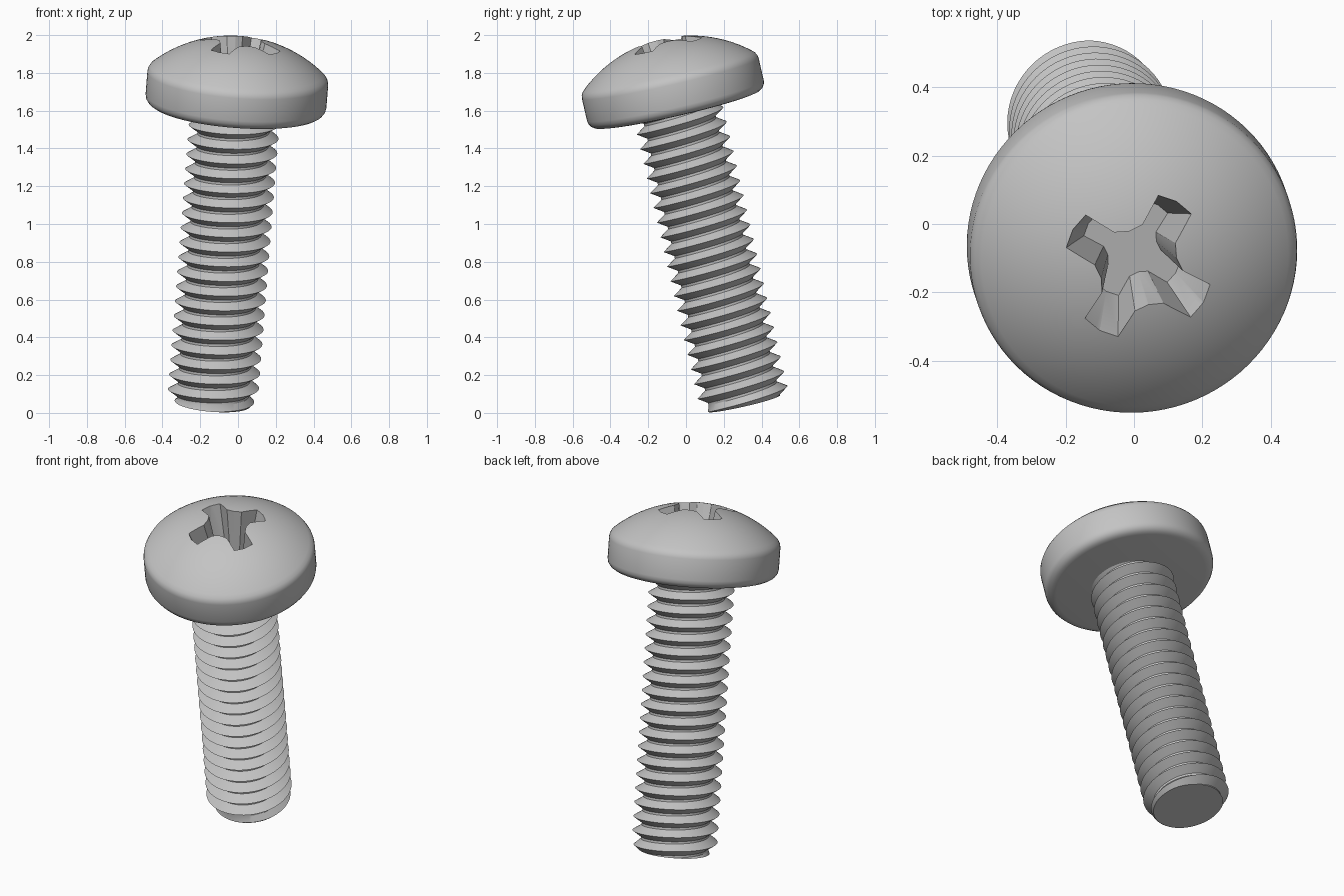
import bpy, bmesh, math
from mathutils import Matrix, Vector

cube = bpy.data.objects.get("Cube")
if cube:
    bpy.data.objects.remove(cube, do_unlink=True)

# Placement: screw is built along local z, then tilted
AXIS = Vector((0.076, -0.223, 0.971))
TILT = Vector((0, 0, 1)).rotation_difference(AXIS).to_matrix().to_4x4()
PLACE = Matrix.Translation((-0.136, 0.312, 0.05)) @ TILT

LENGTH, PITCH = 1.6, 0.08
CREST, ROOT = 0.24, 0.19
APEX, DOME_R = 1.984, 0.70

steel = bpy.data.materials.new("steel grey")
steel.use_nodes = True
GREY = (0.55, 0.55, 0.55, 1)
steel.diffuse_color = GREY
steel.node_tree.nodes["Principled BSDF"].inputs["Base Color"].default_value = GREY


def make_object(name, bm):
    bmesh.ops.recalc_face_normals(bm, faces=bm.faces)
    mesh = bpy.data.meshes.new(name)
    bm.to_mesh(mesh)
    bm.free()
    mesh.materials.append(steel)
    obj = bpy.data.objects.new(name, mesh)
    bpy.context.collection.objects.link(obj)
    obj.matrix_world = PLACE
    return obj


def select_only(obj):
    bpy.ops.object.select_all(action='DESELECT')
    obj.select_set(True)
    bpy.context.view_layer.objects.active = obj


def smooth(obj):
    select_only(obj)
    bpy.ops.object.shade_smooth_by_angle(angle=math.radians(28))


# Shank: helical V thread with a narrow flat root and a chamfered end
def thread_radius(z, turn):
    phase = ((z - 0.02) / PITCH - turn) % 1
    away = min(phase, 1 - phase) / 0.42
    r = CREST + (ROOT - CREST) * min(away, 1)
    return min(r, 0.2 + z)


def make_shank():
    bm = bmesh.new()
    sides = 64
    levels = [k + f for k in range(-3, 23) for f in (0, 0.42, 0.58)]
    grid = []
    for level in levels:
        row = []
        for j in range(sides + 1):
            turn = j / sides
            z = min(max((level + turn) * PITCH + 0.02, 0), LENGTH + 0.01)
            r, a = thread_radius(z, turn), turn * math.tau
            row.append(bm.verts.new((r * math.cos(a), r * math.sin(a), z)))
        grid.append(row)
    for low, high in zip(grid, grid[1:]):
        for j in range(sides):
            quad = (low[j], low[j + 1], high[j + 1], high[j])
            if max(v.co.z for v in quad) - min(v.co.z for v in quad) > 1e-6:
                bm.faces.new(quad)
    loose = [v for v in bm.verts if not v.link_faces]
    bmesh.ops.delete(bm, geom=loose, context='VERTS')
    bmesh.ops.remove_doubles(bm, verts=bm.verts, dist=1e-5)
    ends = [e for e in bm.edges if e.is_boundary]
    bmesh.ops.holes_fill(bm, edges=ends, sides=0)
    return make_object("threaded_shank", bm)


# Pan head: lathed profile with rounded rim and spherical dome
def make_head():
    profile = [(0, LENGTH), (0.425, LENGTH), (0.448, 1.604), (0.465, 1.615),
               (0.476, 1.631), (0.48, 1.65), (0.48, 1.772), (0.477, 1.788),
               (0.467, 1.805)]
    steps = 14
    rim_angle = math.asin(0.45 / DOME_R)
    for i in range(steps + 1):
        a = rim_angle * (1 - i / steps)
        profile.append((DOME_R * math.sin(a), APEX - DOME_R * (1 - math.cos(a))))
    bm = bmesh.new()
    verts = [bm.verts.new((r, 0, z)) for r, z in profile]
    edges = [bm.edges.new(pair) for pair in zip(verts, verts[1:])]
    bmesh.ops.spin(bm, geom=verts + edges, cent=(0, 0, 0), axis=(0, 0, 1),
                   angle=math.tau, steps=96, use_merge=True)
    bmesh.ops.remove_doubles(bm, verts=bm.verts, dist=1e-5)
    return make_object("pan_head", bm)


# Cross recess cutter: tapered four-armed prism
def make_cutter():
    arm = [(0.215, -0.057), (0.226, 0), (0.215, 0.057), (0.115, 0.055), (0.079, 0.079),
           (0.055, 0.115)]
    bm = bmesh.new()
    rings = []
    for z, scale in ((APEX - 0.27, 0.66), (APEX + 0.07, 1.13)):
        ring = []
        for quarter in range(4):
            turn = Matrix.Rotation(math.radians(60 + 90 * quarter), 3, 'Z')
            for x, y in arm:
                ring.append(bm.verts.new(turn @ Vector((x * scale, y * scale, z))))
        rings.append(ring)
        bm.faces.new(ring)
    count = len(rings[0])
    for i in range(count):
        n = (i + 1) % count
        bm.faces.new((rings[0][i], rings[0][n], rings[1][n], rings[1][i]))
    cutter = make_object("cross_recess_cutter", bm)
    cutter.hide_render = True
    return cutter


shank = make_shank()
head = make_head()
cutter = make_cutter()

# Cut the drive recess, then shade
cut = head.modifiers.new("cross_recess", 'BOOLEAN')
cut.operation = 'DIFFERENCE'
cut.solver = 'EXACT'
cut.object = cutter
select_only(head)
bpy.ops.object.modifier_apply(modifier=cut.name)
bpy.data.objects.remove(cutter, do_unlink=True)
for part in (shank, head):
    smooth(part)
